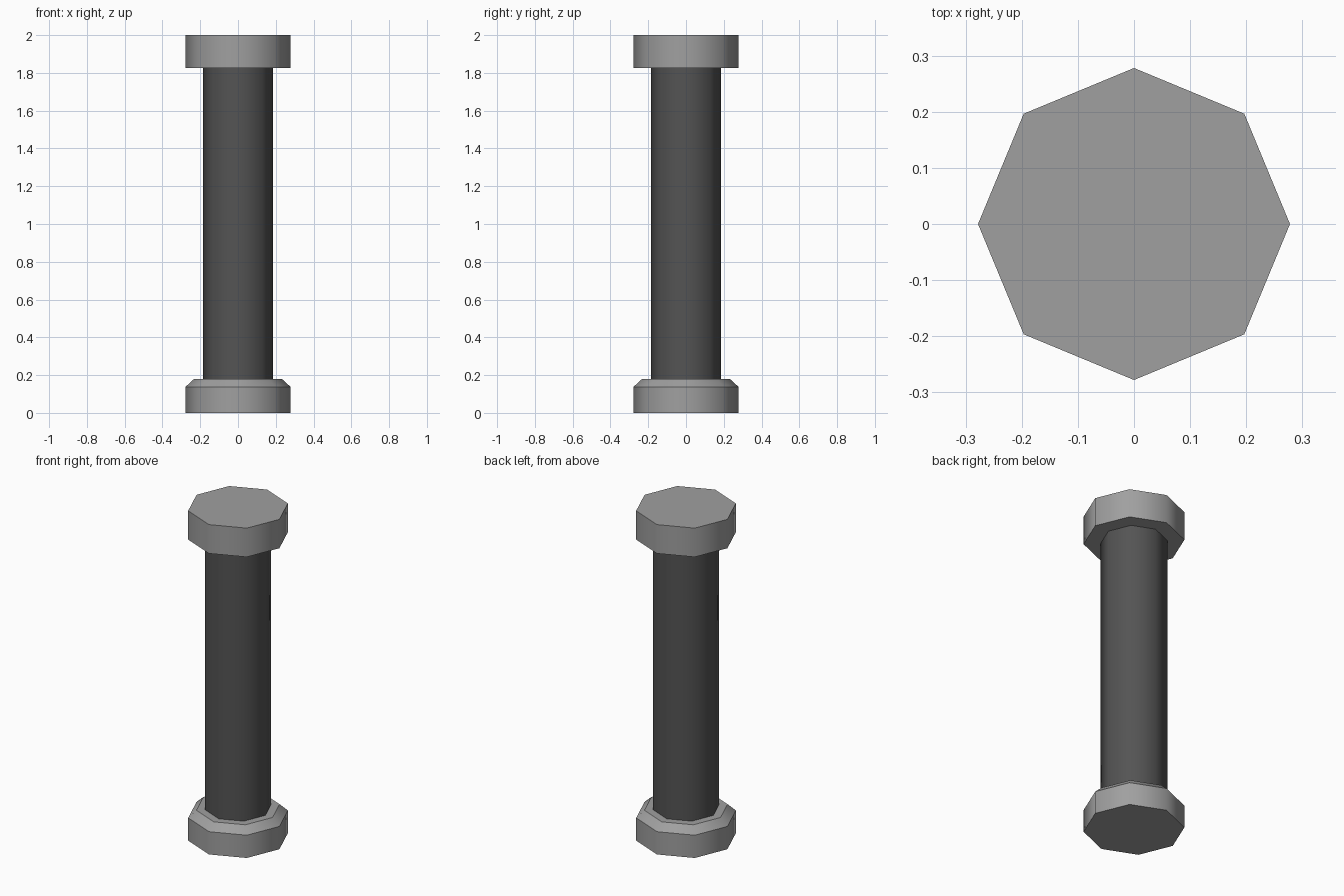
import bpy, bmesh, math

if "Cube" in bpy.data.objects:
    bpy.data.objects.remove(bpy.data.objects["Cube"])

SIDES = 8


def material(name, value):
    m = bpy.data.materials.new(name)
    m.diffuse_color = (value, value, value, 1)
    m.use_nodes = True
    m.node_tree.nodes["Principled BSDF"].inputs["Base Color"].default_value = m.diffuse_color
    return m


def octagonal_part(name, profile, mat):
    """Stack octagon rings (radius, z), corners on the axes, and cap both ends."""
    bm = bmesh.new()
    rings = []
    for r, z in profile:
        rings.append([bm.verts.new((r * math.cos(math.tau * i / SIDES),
                                    r * math.sin(math.tau * i / SIDES), z))
                      for i in range(SIDES)])
    for a, b in zip(rings, rings[1:]):
        for i in range(SIDES):
            j = (i + 1) % SIDES
            bm.faces.new((a[i], a[j], b[j], b[i])).smooth = True
    bm.faces.new(rings[0][::-1])
    bm.faces.new(rings[-1])
    # sides shade round, while every horizontal rim stays crisp
    for e in bm.edges:
        if abs(e.verts[0].co.z - e.verts[1].co.z) < 1e-5:
            e.smooth = False
    bmesh.ops.recalc_face_normals(bm, faces=bm.faces[:])
    me = bpy.data.meshes.new(name)
    bm.to_mesh(me)
    bm.free()
    me.materials.append(mat)
    ob = bpy.data.objects.new(name, me)
    bpy.context.collection.objects.link(ob)
    return ob


light_grey = material("light grey metal", 0.35)
dark_grey = material("dark grey metal", 0.088)

# base collar with chamfered upper rim
octagonal_part("base_collar", [(0.278, 0), (0.278, 0.138), (0.232, 0.18)], light_grey)
# shaft, slightly sunk into both collars
octagonal_part("shaft", [(0.184, 0.17), (0.184, 1.835)], dark_grey)
# plain top cap
octagonal_part("top_cap", [(0.278, 1.825), (0.278, 2.0)], light_grey)
